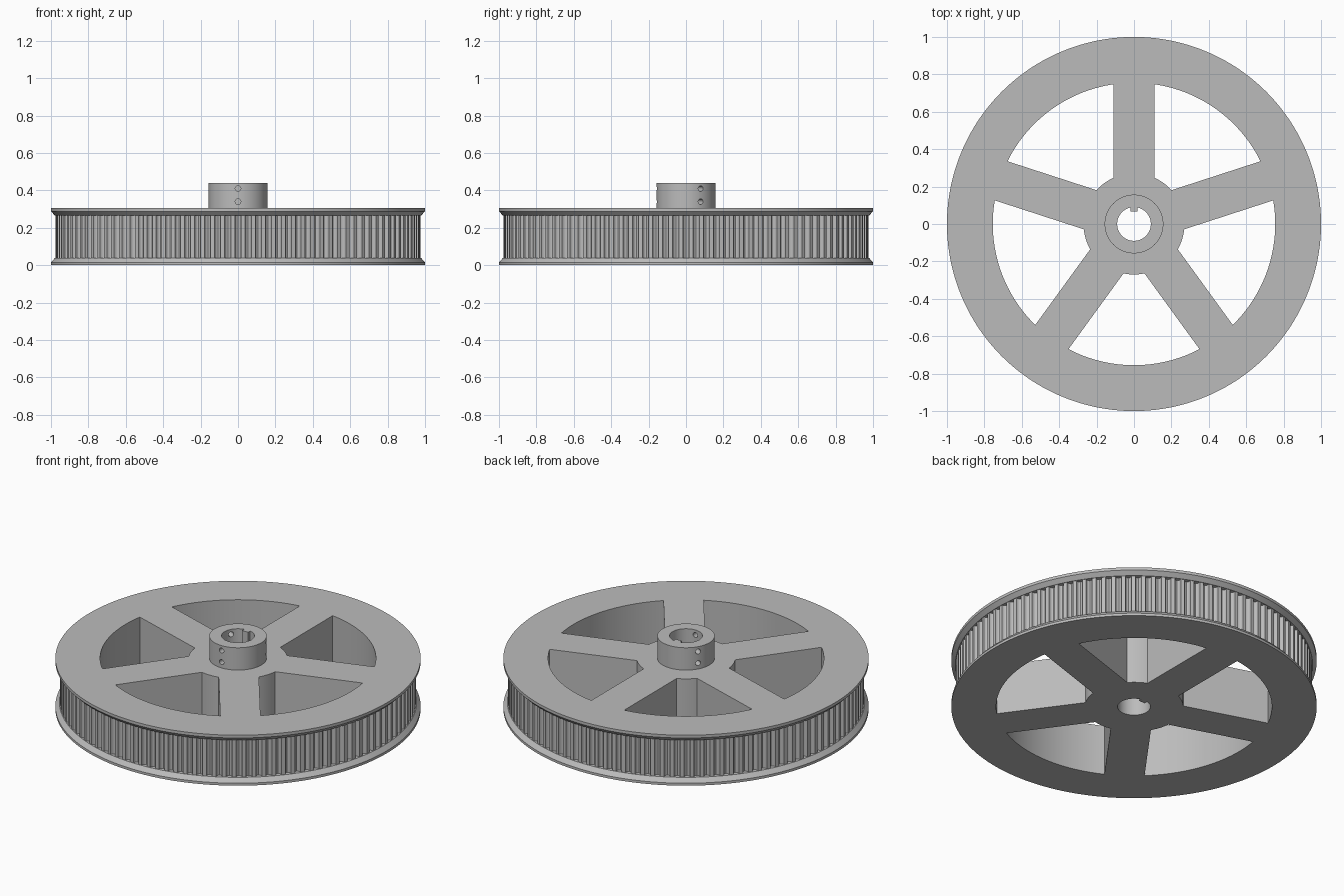
import bpy, bmesh, math
from mathutils import Matrix, Vector

cube = bpy.data.objects.get("Cube")
if cube:
    bpy.data.objects.remove(cube, do_unlink=True)

TEETH, SPOKES = 112, 5
HEIGHT, HUB_TOP = 0.305, 0.44
WINDOW_OUT, WINDOW_IN, SPOKE_HALF = 0.755, 0.27, 0.11
BORE, KEY_HALF, KEY_Y = 0.09, 0.02, 0.068

metal = bpy.data.materials.new("grey metal")
metal.use_nodes = True
colour = (0.5, 0.5, 0.5, 1)
metal.diffuse_color = colour
metal.node_tree.nodes["Principled BSDF"].inputs["Base Color"].default_value = colour


def arc(radius, start, end, steps):
    angles = [start + (end - start) * i / steps for i in range(steps + 1)]
    return [(radius * math.cos(a), radius * math.sin(a)) for a in angles]


def ring(bm, outline, z):
    """Closed loop of edges at height z."""
    verts = [bm.verts.new((x, y, z)) for x, y in outline]
    edges = [bm.edges.new((verts[i - 1], verts[i])) for i in range(len(verts))]
    return verts, edges


def wall(bm, levels):
    """Wall through outlines of equal length; returns its end edges."""
    rings = [ring(bm, outline, z) for outline, z in levels]
    for (low, _), (high, _) in zip(rings, rings[1:]):
        for i in range(len(low)):
            bm.faces.new((low[i - 1], low[i], high[i], high[i - 1]))
    return rings[0][1], rings[-1][1]


def cap(bm, edges):
    bmesh.ops.triangle_fill(bm, edges=edges, use_beauty=True, use_dissolve=False)


def make_object(name, bm):
    bmesh.ops.recalc_face_normals(bm, faces=bm.faces[:])
    mesh = bpy.data.meshes.new(name)
    bm.to_mesh(mesh)
    bm.free()
    mesh.materials.append(metal)
    obj = bpy.data.objects.new(name, mesh)
    bpy.context.collection.objects.link(obj)
    return obj


def activate(obj):
    bpy.ops.object.select_all(action='DESELECT')
    obj.select_set(True)
    bpy.context.view_layer.objects.active = obj


# Bore outline with an inward key at the back
gap = math.asin(KEY_HALF / BORE)
up = math.pi / 2
bore = arc(BORE, up + gap, up + math.tau - gap, 64)
bore += [(KEY_HALF, KEY_Y), (-KEY_HALF, KEY_Y)]

# Toothed rim: rounded belt grooves, expressed as angle and depth
profile = []
for tooth in range(TEETH):
    for i in range(9):
        t = math.pi * i / 8
        angle = (tooth - 0.3 * math.cos(t)) * math.tau / TEETH
        profile.append((angle, 0.022 * math.sin(t)))


def circle(radius):
    return [(radius * math.cos(a), radius * math.sin(a)) for a, _ in profile]


teeth = [((0.975 - d) * math.cos(a), (0.975 - d) * math.sin(a)) for a, d in profile]

# Wheel: flanged outside wall, spoke windows, bore, then both caps
bm = bmesh.new()
flange, root = circle(1), circle(0.978)
walls = [wall(bm, [(flange, 0), (flange, 0.015), (root, 0.04), (teeth, 0.04),
                   (teeth, 0.265), (root, 0.265), (flange, 0.288), (flange, HEIGHT)])]
half = math.pi / SPOKES
wide = half - math.asin(SPOKE_HALF / WINDOW_OUT)
narrow = half - math.asin(SPOKE_HALF / WINDOW_IN)
for k in range(SPOKES):
    mid = -up + k * math.tau / SPOKES
    window = arc(WINDOW_OUT, mid - wide, mid + wide, 32)
    window += arc(WINDOW_IN, mid + narrow, mid - narrow, 10)
    walls.append(wall(bm, [(window, 0), (window, HEIGHT)]))
walls.append(wall(bm, [(bore, 0), (bore, HEIGHT)]))
for end in range(2):
    cap(bm, [e for w in walls for e in w[end]])
wheel = make_object("toothed_wheel", bm)

# Raised hub
bm = bmesh.new()
outside = arc(0.157, 0, math.tau, 96)[:-1]
walls = [wall(bm, [(o, HEIGHT), (o, HUB_TOP)]) for o in (outside, bore)]
for end in range(2):
    cap(bm, walls[0][end] + walls[1][end])
hub = make_object("hub", bm)

# Set screw holes: three pairs around the hub
bm = bmesh.new()
for k in range(3):
    turn = Matrix.Rotation(-up + k * math.tau / 3, 4, 'Z')
    for z in (0.34, 0.41):
        place = turn @ Matrix.Translation(Vector((0.12, 0, z))) @ Matrix.Rotation(up, 4, 'Y')
        bmesh.ops.create_cone(bm, cap_ends=True, segments=24, radius1=0.015,
                              radius2=0.015, depth=0.14, matrix=place)
cutter = make_object("screw_hole_cutter", bm)
cutter.hide_render = True
cut = hub.modifiers.new("screw holes", 'BOOLEAN')
cut.operation, cut.object, cut.solver = 'DIFFERENCE', cutter, 'EXACT'
activate(hub)
bpy.ops.object.modifier_apply(modifier=cut.name)
bpy.data.objects.remove(cutter, do_unlink=True)

for obj in (wheel, hub):
    activate(obj)
    bpy.ops.object.shade_smooth_by_angle(angle=math.radians(30))
